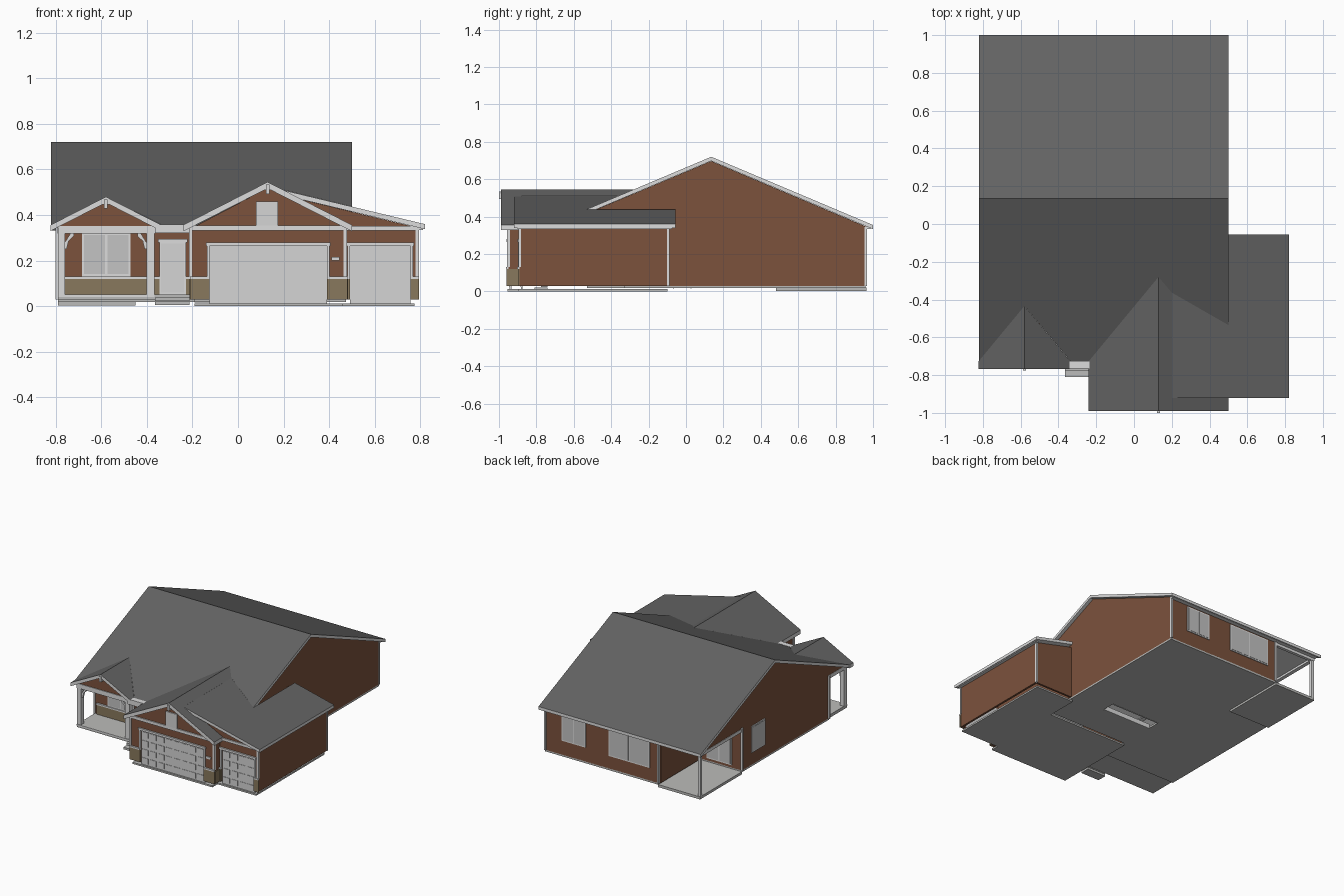
import bpy, bmesh

if "Cube" in bpy.data.objects:
    bpy.data.objects.remove(bpy.data.objects["Cube"])


def mat(name, r, g, b):
    m = bpy.data.materials.new(name)
    m.diffuse_color = (r, g, b, 1)
    m.use_nodes = True
    m.node_tree.nodes["Principled BSDF"].inputs["Base Color"].default_value = m.diffuse_color
    return m


BROWN = mat("brown_siding", .20, .085, .046)
TAN = mat("tan_stone", .25, .19, .11)
WHITE = mat("white_trim", .72, .72, .72)
DOOR = mat("door_white", .66, .66, .66)
GLASS = mat("pale_glass", .55, .55, .55)
ROOF = mat("roof_shingles", .125, .125, .125)
STONE = mat("concrete", .50, .50, .49)


def build(name, lower, upper, mats, rule=None):
    """Closed prism between two matching point rings."""
    bm = bmesh.new()
    a = [bm.verts.new(p) for p in lower]
    b = [bm.verts.new(p) for p in upper]
    n = len(a)
    bm.faces.new(a)
    bm.faces.new(b)
    for i in range(n):
        j = (i + 1) % n
        bm.faces.new((a[i], a[j], b[j], b[i]))
    bmesh.ops.recalc_face_normals(bm, faces=bm.faces)
    bm.normal_update()
    if rule:
        for f in bm.faces:
            f.material_index = rule(f)
    me = bpy.data.meshes.new(name)
    bm.to_mesh(me)
    bm.free()
    for m in mats:
        me.materials.append(m)
    o = bpy.data.objects.new(name, me)
    bpy.context.collection.objects.link(o)
    return o


def prism(name, axis, pts, c0, c1, m):
    """Profile (the two other axes, in order) extruded along an axis."""
    def at(c):
        return [{'x': (c, u, v), 'y': (u, c, v), 'z': (u, v, c)}[axis] for u, v in pts]
    return build(name, at(c0), at(c1), [m])


def box(name, x0, x1, y0, y1, z0, z1, m):
    return prism(name, 'z', [(x0, y0), (x1, y0), (x1, y1), (x0, y1)], z0, z1, m)


def roof(name, pts, height, t):
    """Roof slab: shingles on top, white edges and soffit."""
    top = [(x, y, height(x, y)) for x, y in pts]
    low = [(x, y, z - t) for x, y, z in top]
    build(name, low, top, [ROOF, WHITE], lambda f: 0 if f.normal.z > .3 else 1)


# Roof planes
def main_z(x, y): return .72 - .422 * abs(y - .135)
def porch_z(x, y): return .48 - .51 * abs(x + .58)
def garage_z(x, y): return .545 - .51 * abs(x - .13)
def shed_z(x, y): return .36 + .24 * (.82 - x)


roof("main_roof_back", [(-.82, .135), (.5, .135), (.5, 1), (-.82, 1)], main_z, .022)
roof("main_roof_front", [(.5, .135), (-.82, .135), (-.82, -.727), (-.58, -.434), (-.335, -.727),
                         (-.24, -.727), (.13, -.28), (.2, -.363), (.5, -.535)], main_z, .022)
for s, n in ((-1, "left"), (1, "right")):
    e = -.58 + s * .243
    roof("porch_roof_" + n, [(-.58, -.768), (e, -.768), (e, -.727), (-.58, -.434)], porch_z, .026)
roof("garage_roof_left", [(-.24, -.99), (.13, -.99), (.13, -.28), (-.24, -.727)], garage_z, .028)
roof("garage_roof_right", [(.13, -.99), (.5, -.99), (.5, -.88), (.2, -.88), (.2, -.363), (.13, -.28)],
     garage_z, .028)
roof("shed_roof", [(.2, -.92), (.82, -.92), (.82, -.055), (.5, -.055), (.5, -.535), (.2, -.363)],
     shed_z, .022)

# Main house walls
prism("left_gable_wall", 'x', [(-.53, .03), (.48, .03), (.48, .32), (.96, .32), (.96, .348),
      (.135, .697), (-.70, .345), (-.70, .32), (-.53, .32)], -.79, -.775, BROWN)
prism("right_gable_wall", 'x', [(-.70, .03), (.96, .03), (.96, .348), (.135, .697), (-.70, .345)],
      .46, .475, BROWN)
box("back_wall", -.45, .46, .945, .96, .03, .348, BROWN)
box("patio_back_wall", -.775, -.45, .465, .48, .03, .345, BROWN)
box("patio_side_wall", -.46, -.445, .48, .95, .03, .345, BROWN)
box("porch_inner_wall", -.775, -.2, -.53, -.515, .03, .345, BROWN)

# Garage walls with door openings
prism("garage_front_wall", 'y', [(-.205, .03), (-.125, .03), (-.125, .265), (.39, .265), (.39, .03),
      (.475, .03), (.475, .342), (.13, .518), (-.205, .342)], -.95, -.935, BROWN)
box("garage_left_wall", -.205, -.19, -.935, -.515, .03, .342, BROWN)
box("garage_right_return", .46, .475, -.935, -.70, .03, .342, BROWN)
prism("third_bay_front_wall", 'y', [(.475, .03), (.492, .03), (.492, .265), (.757, .265), (.757, .03),
      (.79, .03), (.79, .344), (.21, .484), (.475, .345)], -.89, -.875, BROWN)
box("third_bay_side_wall", .775, .79, -.875, -.095, .03, .345, BROWN)
prism("third_bay_back_wall", 'y', [(.475, .03), (.775, .03), (.775, .345), (.475, .42)],
      -.11, -.095, BROWN)

# Porch gable front, beams and ceiling
prism("porch_gable_face", 'y', [(-.795, .345), (-.365, .345), (-.58, .455)], -.74, -.725, BROWN)
box("porch_front_beam", -.79, -.365, -.745, -.705, .318, .352, WHITE)
box("porch_side_beam", -.792, -.765, -.705, -.53, .318, .345, WHITE)
box("porch_ceiling", -.765, -.205, -.705, -.53, .325, .333, WHITE)
box("entry_fascia", -.365, -.205, -.765, -.727, .32, .358, WHITE)

# Porch posts and braces
for x0, x1, s in ((-.79, -.76, 1), (-.402, -.366, -1)):
    box("porch_post", x0, x1, -.74, -.705, .05, .32, WHITE)
    p = x1 if s > 0 else x0
    prism("porch_brace", 'y', [(p, .25), (p + s * .008, .25), (p + s * .016, .285), (p + s * .04, .308),
          (p + s * .04, .32), (p + s * .025, .32), (p, .28)], -.73, -.715, WHITE)

# Gable apex brackets
for x, z, y in ((-.58, .48, -.775), (.13, .545, -1.0)):
    box("apex_bracket", x - .008, x + .008, y, y + .04, z - .052, z - .012, WHITE)
    box("apex_bracket_arm", x - .014, x + .014, y + .01, y + .04, z - .035, z - .018, WHITE)

# Gable frieze boards and vent
box("garage_frieze", -.205, .475, -.958, -.95, .333, .355, WHITE)
box("third_bay_frieze", .475, .79, -.898, -.89, .333, .352, WHITE)
box("gable_vent", .08, .175, -.958, -.95, .355, .46, DOOR)
box("number_plate", .41, .445, -.957, -.95, .2, .216, WHITE)
box("third_bay_gutter", .79, .812, -.9, -.075, .335, .35, WHITE)
box("back_gutter", -.8, .48, .96, .99, .335, .35, WHITE)

# Corner trim
for x, y in ((-.205, -.95), (.475, -.95), (.79, -.89), (.79, -.095), (.475, .96), (-.79, -.53),
             (-.79, .48), (-.445, .96)):
    z0 = .13 if y < -.8 else .03
    box("corner_trim", x - .011, x + .004, y - .006, y + .008, z0, .345, WHITE)

# Stone wainscot with cap
for x0, x1, y in ((-.21, -.125, -.95), (.39, .48, -.95), (.475, .492, -.89), (.757, .795, -.89),
                  (-.775, -.342, -.53), (-.233, -.205, -.53)):
    box("wainscot", x0, x1, y - .009, y, .03, .12, TAN)
    box("wainscot_cap", x0, x1, y - .013, y, .12, .131, WHITE)
box("wainscot_return", .475, .482, -.95, -.89, .03, .12, TAN)
box("wainscot_left_return", -.212, -.205, -.95, -.53, .03, .12, TAN)


# Sectional garage doors
def garage_door(x0, x1, y, cols):
    box("garage_door", x0, x1, y, y + .01, .012, .265, DOOR)
    w, h = (x1 - x0) / cols, .253 / 4
    for i in range(cols):
        for j in range(4):
            a, b = x0 + i * w, .012 + j * h
            box("garage_door_panel", a + .007, a + w - .007, y - .003, y, b + .012, b + h - .012, DOOR)
    for a in (x0 - .012, x1):
        box("garage_door_jamb", a, a + .012, y - .014, y + .01, .131, .265, WHITE)
    box("garage_door_header", x0 - .015, x1 + .015, y - .018, y + .01, .265, .28, WHITE)


garage_door(-.125, .39, -.943, 8)
garage_door(.492, .757, -.883, 4)

# Front door
box("front_door_frame", -.345, -.228, -.54, -.53, .05, .285, WHITE)
box("front_door_header", -.352, -.222, -.544, -.53, .28, .294, WHITE)
box("front_door", -.337, -.236, -.546, -.54, .06, .275, DOOR)
for z0, z1 in ((.085, .15), (.165, .26)):
    box("front_door_panel", -.32, -.253, -.549, -.546, z0, z1, DOOR)


# Windows: frame plus panes on a wall facing along an axis
def window(axis, c0, c1, z0, z1, pos, s, panes=2):
    def plate(name, a, b, lo, hi, d0, d1, m):
        prism(name, axis, [(a, lo), (b, lo), (b, hi), (a, hi)], pos + s * d0, pos + s * d1, m)
    plate("window_frame", c0, c1, z0, z1, -.005, .006, WHITE)
    w = (c1 - c0 - .008) / panes
    for i in range(panes):
        a = c0 + .004 + i * w
        plate("window_pane", a + .005, a + w - .005, z0 + .009, z1 - .009, .006, .008, GLASS)


window('y', -.685, -.472, .131, .322, -.53, -1)
window('y', .14, .335, .135, .325, .96, 1)
window('y', -.38, -.045, .125, .325, .96, 1)
window('y', -.71, -.505, .05, .30, .48, 1)
window('x', .215, .37, .12, .315, -.79, -1, 1)

# Back patio
box("patio_slab", -.79, -.45, .48, .965, .003, .022, STONE)
box("patio_post", -.79, -.77, .94, .96, .02, .32, WHITE)
box("patio_side_beam", -.793, -.765, .48, .962, .315, .338, WHITE)
box("patio_back_beam", -.79, -.45, .94, .962, .315, .348, WHITE)
box("patio_ceiling", -.765, -.46, .48, .94, .33, .338, WHITE)

# Floor slab around the stairwell opening
for x0, x1, y0, y1 in ((-.79, -.19, -.53, .48), (-.45, -.19, .48, .96), (.21, .475, -.33, .96),
                       (-.19, .21, .03, .96), (-.19, .21, -.33, -.07)):
    box("house_floor", x0, x1, y0, y1, .018, .032, STONE)
for y in (-.07, .024):
    box("stairwell_rim", -.19, .21, y, y + .006, .016, .05, WHITE)

# Garage floor, porch floor and steps
box("garage_floor", -.19, .46, -.955, -.33, 0, .012, STONE)
box("third_bay_floor", .46, .775, -.895, -.1, 0, .012, STONE)
box("porch_floor", -.79, -.205, -.74, -.53, .028, .05, STONE)
box("porch_edge", -.79, -.366, -.745, -.74, .04, .05, WHITE)
for i in range(2):
    box("entry_step", -.365, -.212, -.81 + i * .035, -.74, .005 + i * .018, .02 + i * .018, STONE)
